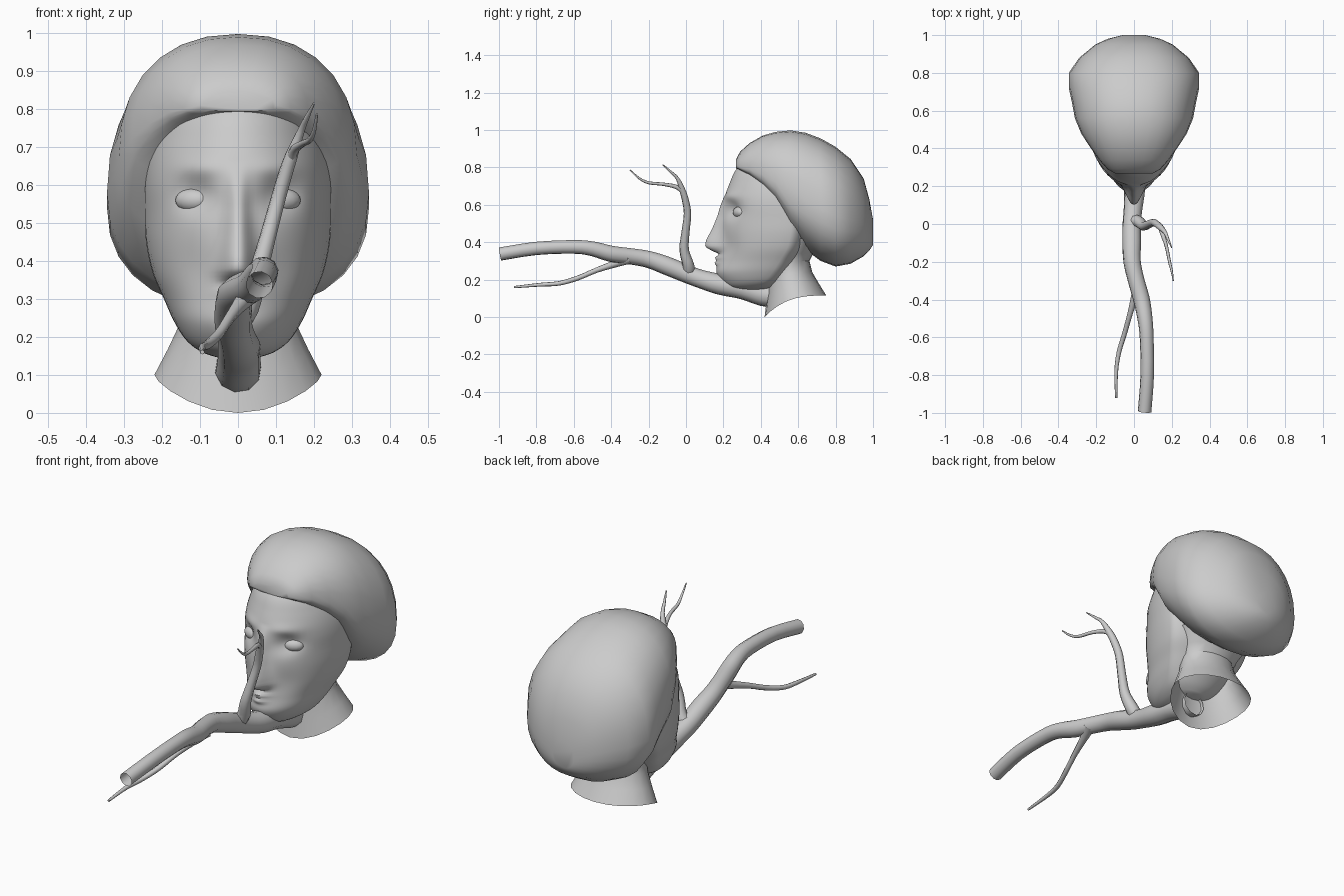
import bpy, bmesh
from math import sin, cos, pi, exp
from mathutils import Vector, Matrix

if "Cube" in bpy.data.objects:
    bpy.data.objects.remove(bpy.data.objects["Cube"])


def finish(name, bm, angle=40):
    bmesh.ops.recalc_face_normals(bm, faces=bm.faces)
    me = bpy.data.meshes.new(name)
    bm.to_mesh(me)
    bm.free()
    ob = bpy.data.objects.new(name, me)
    bpy.context.collection.objects.link(ob)
    bpy.ops.object.select_all(action='DESELECT')
    ob.select_set(True)
    bpy.context.view_layer.objects.active = ob
    bpy.ops.object.shade_smooth_by_angle(angle=angle * pi / 180)
    return ob


def loft(name, rings, start=True, end=True, angle=40):
    bm = bmesh.new()
    vs = [[bm.verts.new(p) for p in r] for r in rings]
    n = len(rings[0])
    for a, b in zip(vs, vs[1:]):
        for i in range(n):
            j = (i + 1) % n
            bm.faces.new((a[i], a[j], b[j], b[i]))
    if start:
        bm.faces.new(vs[0])
    if end:
        bm.faces.new(vs[-1])
    return finish(name, bm, angle)


def spline(rows, steps):
    """Catmull-Rom resampling of tuples"""
    out = []
    for i in range(len(rows) - 1):
        p = [rows[max(i - 1, 0)], rows[i], rows[i + 1], rows[min(i + 2, len(rows) - 1)]]
        for s in range(steps):
            t = s / steps
            out.append(tuple(0.5 * (2 * b + (c - a) * t + (2 * a - 5 * b + 4 * c - d) * t * t
                                    + (3 * b - a - 3 * c + d) * t ** 3) for a, b, c, d in zip(*p)))
    return out + [rows[-1]]


def power(v, e):
    return (1 if v >= 0 else -1) * abs(v) ** e


def bump(x, z, cx, cz, sx, sz):
    return exp(-((abs(x) - cx) / sx) ** 2 - ((z - cz) / sz) ** 2)


def lookup(table, z):
    """Linear interpolation in rows of (z, depth, width)"""
    for a, b in zip(table, table[1:]):
        if a[0] <= z <= b[0]:
            t = (z - a[0]) / (b[0] - a[0])
            return a[1] + (b[1] - a[1]) * t, a[2] + (b[2] - a[2]) * t
    return 0, 1


def tube(name, path, sides=8, steps=3, start=False, end=True):
    pts = spline(path, steps)
    cs = [Vector(p[:3]) for p in pts]
    rings, side, prev = [], None, None
    for i, c in enumerate(cs):
        t = (cs[min(i + 1, len(cs) - 1)] - cs[max(i - 1, 0)]).normalized()
        side = t.orthogonal().normalized() if prev is None else prev.rotation_difference(t) @ side
        prev = t
        up = t.cross(side)
        rings.append([c + pts[i][3] * (side * cos(2 * pi * k / sides) + up * sin(2 * pi * k / sides))
                      for k in range(sides)])
    return loft(name, rings, start, end, 50)


# face: horizontal slices (z, front y, half width, y of widest point), features pressed in or raised
face_rows = [(.145, .29, .05, .35), (.16, .225, .095, .38), (.19, .19, .135, .42),
             (.24, .163, .168, .46), (.30, .172, .195, .50), (.37, .18, .225, .54),
             (.45, .187, .242, .56), (.53, .195, .246, .56), (.60, .20, .246, .55),
             (.66, .213, .24, .55), (.72, .235, .225, .55), (.78, .262, .20, .55), (.84, .31, .15, .55)]
nose = [(.338, 0, .036), (.352, .035, .042), (.375, .079, .046), (.41, .077, .042),
        (.47, .05, .034), (.54, .028, .028), (.60, .014, .027), (.66, 0, .03)]
rings = []
for z, yf, w, yb in spline(face_rows, 7):
    ring = []
    for k in range(80):
        t = 2 * pi * k / 80
        a = t - .35 * sin(2 * t)      # columns crowd towards the nose
        x = w * sin(a)
        y = yb - (yb - yf if cos(a) > 0 else min(.1, w)) * cos(a)
        if cos(a) > 0:
            y += .036 * bump(x, z, .11, .575, .05, .045)     # eye sockets
            y += .015 * bump(x, z, .11, .37, .055, .08)      # cheek hollows
            y -= .008 * bump(x, z, .10, .645, .06, .025)     # brows
            y -= .020 * bump(x, z, 0, .316, .04, .012)       # upper lip
            y -= .018 * bump(x, z, 0, .288, .035, .012)      # lower lip
            depth, nw = lookup(nose, z)
            y -= depth * exp(-abs(x / nw) ** 2.5)
        ring.append((x, y, z))
    rings.append(ring)
loft("face", rings, angle=60)

# eyes: flattened ellipsoids turned with the face
for s, side in ((-1, "left"), (1, "right")):
    bm = bmesh.new()
    bmesh.ops.create_uvsphere(bm, u_segments=16, v_segments=10, radius=1)
    bm.transform(Matrix.Translation((s * .118, .284, .56)) @ Matrix.Rotation(s * .4, 4, 'Z')
                 @ Matrix.Diagonal((.05, .03, .031, 1)))
    finish(side + "_eye", bm)

# hair: cross-sections front to back (y, top z, widest z, half width, bottom z)
hair_rows = [(.268, .845, .81, .10, .795), (.29, .885, .80, .14, .785), (.34, .93, .79, .185, .755),
             (.41, .97, .76, .235, .695), (.48, .99, .72, .28, .62), (.56, .998, .68, .313, .47),
             (.64, .985, .62, .328, .36), (.72, .955, .58, .345, .30), (.80, .91, .54, .345, .27),
             (.88, .845, .52, .29, .285), (.95, .74, .50, .205, .325), (.98, .63, .48, .14, .355),
             (1.0, .52, .45, .06, .385)]
rings = []
for y, zt, zm, w, zb in hair_rows:
    ring = []
    for k in range(28):
        a = 2 * pi * k / 28
        low = cos(a) < 0
        e = 2 / 3.2 if low and y < .6 else 2 / 2.25
        h = zm - zb if low else zt - zm
        ring.append((w * power(sin(a), e), y, zm + h * power(cos(a), e)))
    rings.append(ring)
loft("hair", rings, angle=60)

# neck: flared, slanted open rim (half width, front y, back y, front z, rise to the back)
rings = []
for w, y0, y1, z0, rise in [(.22, .42, .75, 0, .115), (.185, .43, .71, .08, .10), (.155, .44, .675, .17, .07),
                            (.145, .45, .66, .26, .04), (.16, .46, .68, .34, 0), (.2, .5, .72, .42, 0)]:
    ring = []
    for k in range(20):
        a = 2 * pi * k / 20
        t = (1 - cos(a)) / 2
        ring.append((w * sin(a), y0 + (y1 - y0) * t, z0 + rise * (1 - (1 - t) ** 3)))
    rings.append(ring)
loft("neck", rings, False, False)

# branch and its twigs: (x, y, z, radius)
tube("main_branch", [(0, .46, .115, .062), (.001, .41, .118, .06), (.003, .3, .152, .057), (.003, .18, .175, .056),
                     (-.005, .08, .203, .05), (-.012, 0, .232, .049), (-.012, -.1, .273, .05),
                     (-.01, -.2, .308, .046), (.012, -.3, .325, .044), (.04, -.4, .338, .044),
                     (.058, -.5, .365, .04), (.067, -.6, .375, .037), (.07, -.8, .367, .036),
                     (.056, -.993, .337, .036)], sides=10, start=False, end=False)
tube("upright_twig", [(-.01, .015, .23, .035), (.025, .012, .28, .032), (.05, -.01, .36, .026), (.075, -.003, .45, .022),
                      (.102, .008, .55, .02), (.122, -.002, .62, .019), (.14, -.018, .675, .017),
                      (.165, -.045, .74, .01), (.18, -.08, .775, .007), (.2, -.125, .815, .003)])
tube("upright_twig_fork", [(.138, -.01, .665, .014), (.15, -.05, .695, .012), (.172, -.12, .71, .009),
                           (.188, -.2, .718, .008), (.2, -.25, .742, .006), (.208, -.3, .787, .003)])
tube("lower_twig", [(.03, -.3, .315, .03), (.005, -.38, .285, .02), (-.022, -.48, .25, .014), (-.05, -.58, .208, .013),
                    (-.08, -.68, .18, .012), (-.094, -.78, .173, .01), (-.094, -.92, .16, .006)])
